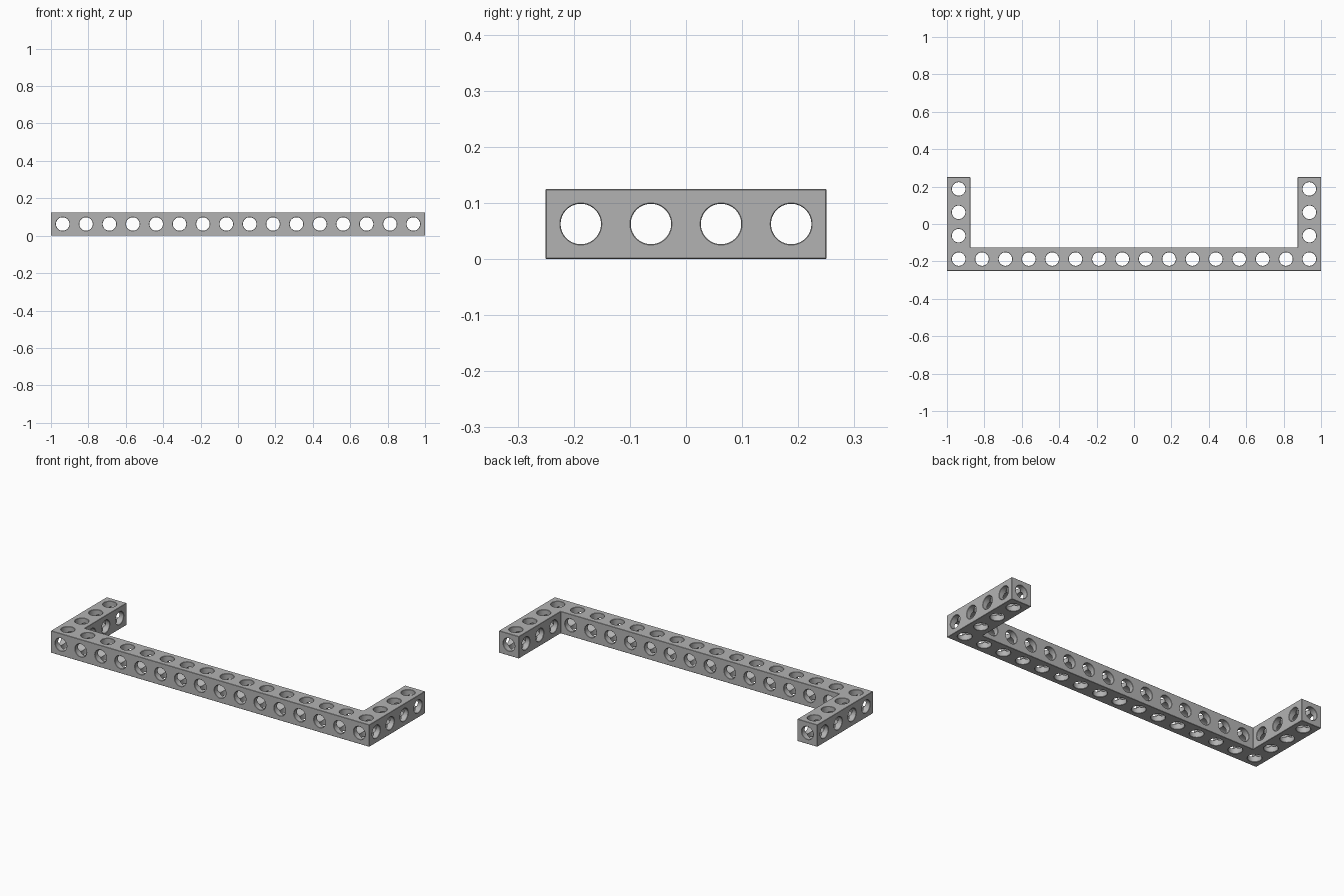
import bpy, bmesh, math
from mathutils import Matrix, Vector

if "Cube" in bpy.data.objects:
    bpy.data.objects.remove(bpy.data.objects["Cube"], do_unlink=True)

UNIT = 0.125            # cell size of the beam grid
RADIUS = 0.036          # bore radius
CHAMFER = 0.0015        # small edge break on bores and beam edges
SEGMENTS = 48
COLUMNS, ROWS = 16, 4
X0, Y0 = -COLUMNS * UNIT / 2, -ROWS * UNIT / 2

grey = bpy.data.materials.new("plain grey")
grey.use_nodes = True
colour = (0.45, 0.45, 0.45, 1)
grey.diffuse_color = colour
grey.node_tree.nodes["Principled BSDF"].inputs["Base Color"].default_value = colour


def make_object(name, bm):
    bmesh.ops.recalc_face_normals(bm, faces=bm.faces)
    mesh = bpy.data.meshes.new(name)
    bm.to_mesh(mesh)
    bm.free()
    mesh.materials.append(grey)
    obj = bpy.data.objects.new(name, mesh)
    bpy.context.collection.objects.link(obj)
    return obj


def add_bore(bm, start, axis, length):
    """Closed round cutter along an axis, flared where it leaves the beam."""
    out = 0.01
    stations = [(-out, RADIUS + CHAMFER + out), (CHAMFER, RADIUS),
                (length - CHAMFER, RADIUS), (length + out, RADIUS + CHAMFER + out)]
    direction = Vector([float(i == axis) for i in range(3)])
    turn = direction.to_track_quat('Z', 'Y').to_matrix().to_4x4()
    place = Matrix.Translation(start) @ turn
    rings = []
    for t, r in stations:
        angles = [2 * math.pi * (i + 0.5) / SEGMENTS for i in range(SEGMENTS)]
        rings.append([bm.verts.new(place @ Vector((r * math.cos(a), r * math.sin(a), t)))
                      for a in angles])
    for low, high in zip(rings, rings[1:]):
        for i in range(SEGMENTS):
            j = (i + 1) % SEGMENTS
            bm.faces.new((low[i], low[j], high[j], high[i]))
    bm.faces.new(rings[0][::-1])
    bm.faces.new(rings[-1])


# U-shaped beam body
bm = bmesh.new()
half = [(-X0, Y0), (-X0, -Y0), (-X0 - UNIT, -Y0), (-X0 - UNIT, Y0 + UNIT)]
outline = half + [(-x, y) for x, y in reversed(half)]
base = bm.faces.new([bm.verts.new((x, y, 0)) for x, y in outline])
top = bmesh.ops.extrude_face_region(bm, geom=[base])["geom"]
bmesh.ops.translate(bm, vec=(0, 0, UNIT),
                    verts=[v for v in top if isinstance(v, bmesh.types.BMVert)])
frame = make_object("perforated_frame", bm)
bpy.context.view_layer.objects.active = frame
frame.select_set(True)
edge = frame.modifiers.new("edge_break", 'BEVEL')
edge.width = CHAMFER
edge.segments = 1
bpy.ops.object.modifier_apply(modifier=edge.name)

# Bores, one set per axis
sets = [bmesh.new() for _ in range(3)]
middle = UNIT / 2
ends = (0, COLUMNS - 1)
for c in range(COLUMNS):
    x = X0 + (c + 0.5) * UNIT
    add_bore(sets[1], (x, Y0, middle), 1, ROWS * UNIT if c in ends else UNIT)
    for r in range(ROWS if c in ends else 1):
        add_bore(sets[2], (x, Y0 + (r + 0.5) * UNIT, 0), 2, UNIT)
add_bore(sets[0], (X0, Y0 + middle, middle), 0, COLUMNS * UNIT)
for c in ends:
    for r in range(1, ROWS):
        add_bore(sets[0], (X0 + c * UNIT, Y0 + (r + 0.5) * UNIT, middle), 0, UNIT)

for axis, cutter_bm in zip("xyz", sets):
    cutter = make_object("bore_cutter_" + axis, cutter_bm)
    cutter.hide_render = True
    cut = frame.modifiers.new("bores_" + axis, 'BOOLEAN')
    cut.operation = 'DIFFERENCE'
    cut.solver = 'MANIFOLD'
    cut.object = cutter
    bpy.ops.object.modifier_apply(modifier=cut.name)
    bpy.data.objects.remove(cutter, do_unlink=True)

bpy.ops.object.shade_smooth_by_angle(angle=math.radians(30))
